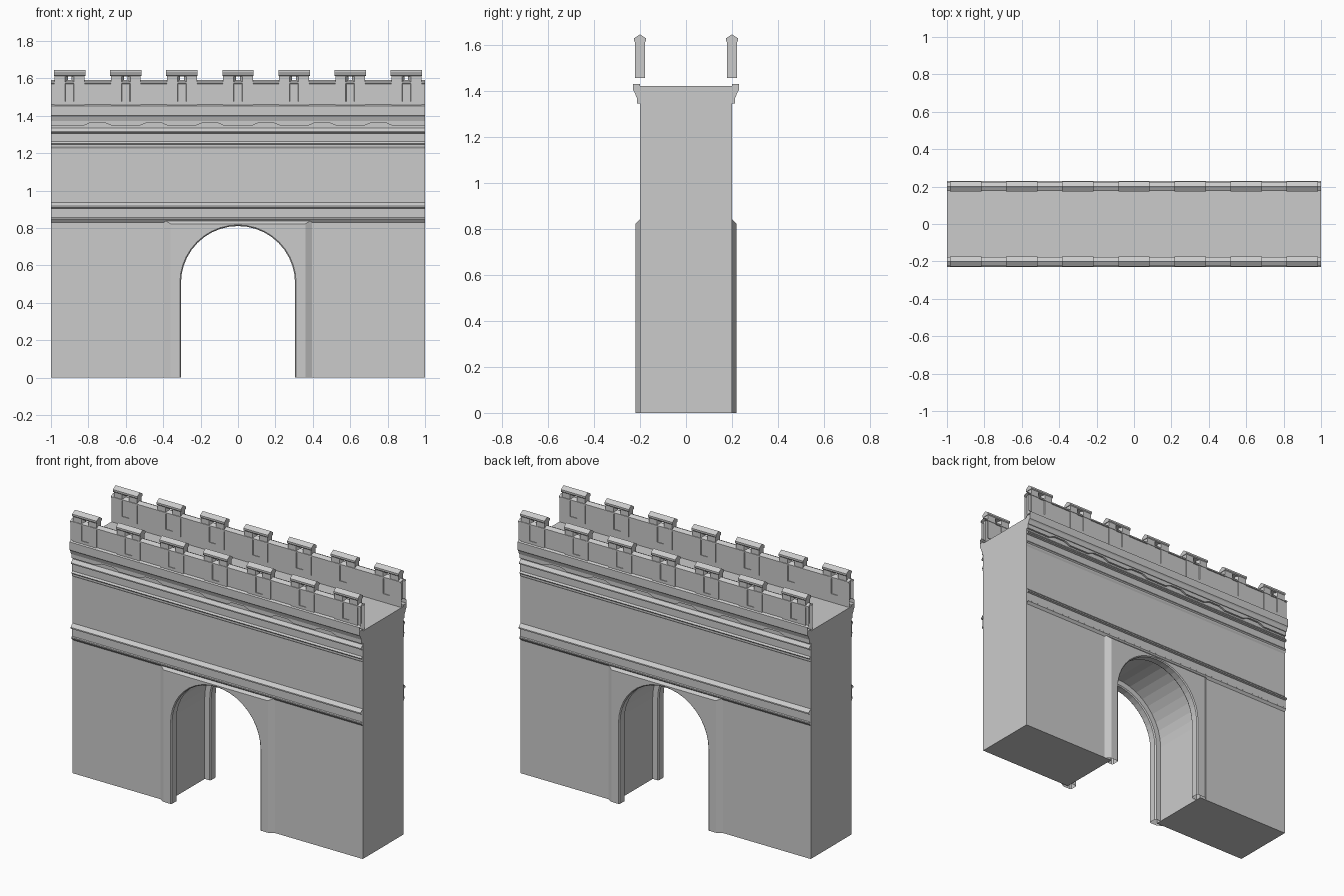
import bpy
import math

cube = bpy.data.objects.get("Cube")
if cube:
    bpy.data.objects.remove(cube)

stone = bpy.data.materials.new("grey_stone")
stone.use_nodes = True
colour = (0.6, 0.6, 0.6, 1)
stone.diffuse_color = colour
stone.node_tree.nodes["Principled BSDF"].inputs["Base Color"].default_value = colour


def make(name, verts, faces):
    mesh = bpy.data.meshes.new(name)
    mesh.from_pydata(verts, [], faces)
    mesh.materials.append(stone)
    obj = bpy.data.objects.new(name, mesh)
    bpy.context.collection.objects.link(obj)
    return obj


def both_sides(obj):
    """Repeat a front part on the back by a half turn."""
    back = obj.copy()
    back.name = "back_" + obj.name
    obj.name = "front_" + obj.name
    back.location = (-obj.location.x, -obj.location.y, obj.location.z)
    back.rotation_euler.z = math.pi
    bpy.context.collection.objects.link(back)


def prism(name, outline, y0, y1):
    """Extrude a counter-clockwise (x, z) outline from y0 (front) to y1."""
    n = len(outline)
    verts = [(x, y, z) for y in (y0, y1) for x, z in outline]
    faces = [tuple(range(n)), tuple(reversed(range(n, 2 * n)))]
    faces += [(i, i + n, (i + 1) % n + n, (i + 1) % n) for i in range(n)]
    return make(name, verts, faces)


def strip(name, profile, half=1.0, capped=False):
    """Run a (y, z) profile, listed upward on its front, along x."""
    n = len(profile)
    verts = [(x, y, z) for x in (-half, half) for y, z in profile]
    faces = [(i, i + n, i + n + 1, i + 1) for i in range(n - 1)]
    if capped:
        faces += [(n - 1, 2 * n - 1, n, 0)]
        faces += [tuple(reversed(range(n))), tuple(range(n, 2 * n))]
    return make(name, verts, faces)


def loft(name, rings, cyclic=False, closed=True):
    n, m = len(rings[0]), len(rings)
    faces = []
    for r in range(m if cyclic else m - 1):
        a, b = r * n, (r + 1) % m * n
        for i in range(n if closed else n - 1):
            j = (i + 1) % n
            faces.append((a + i, a + j, b + j, b + i))
    return make(name, [v for ring in rings for v in ring], faces)


def arch(radius, spring=0.505, steps=20):
    """Left foot, over the top, to the right foot."""
    curve = [(-radius * math.cos(math.pi * i / steps),
              spring + radius * math.sin(math.pi * i / steps)) for i in range(steps + 1)]
    return [(-radius, 0)] + curve + [(radius, 0)]


def at_y(points, y):
    return [(x, y, z) for x, z in points]


# Gate block with the arched passage
prism("gate_block", [(-1, 0)] + arch(0.345) + [(1, 0), (1, 1.42), (-1, 1.42)], -0.2, 0.2)

# Raised panel around the arch: face, sloping border and reveal
panel = [(-0.36, 0)] + arch(0.311) + [(0.36, 0), (0.36, 0.822), (-0.36, 0.822)]
both_sides(make("arch_panel", at_y(panel, -0.22), [tuple(range(len(panel)))]))
border = [[(-w, 0), (-w, h), (w, h), (w, 0)] for w, h in ((0.36, 0.822), (0.395, 0.842))]
both_sides(loft("arch_panel_border", [at_y(border[0], -0.22), at_y(border[1], -0.2)], closed=False))
reveal = [(0.345, -0.165), (0.311, -0.165), (0.305, -0.172), (0.305, -0.214), (0.311, -0.22)]
both_sides(loft("arch_reveal", [at_y(arch(r), y) for r, y in reveal], closed=False))

# Horizontal mouldings
both_sides(strip("middle_band", [
    (-0.2, 0.83), (-0.212, 0.845), (-0.212, 0.852), (-0.207, 0.856), (-0.207, 0.905),
    (-0.22, 0.908), (-0.22, 0.916), (-0.2, 0.935)]))
both_sides(strip("upper_band", [
    (-0.2, 1.225), (-0.206, 1.235), (-0.206, 1.245), (-0.212, 1.252), (-0.204, 1.262),
    (-0.204, 1.305), (-0.216, 1.309), (-0.216, 1.316), (-0.2, 1.335)]))

# Scalloped strip below the cornice
wave = [(-1, 1.345)]
for k in range(6):
    c = -0.75 + 0.3 * k
    wave += [(c - 0.08, 1.345), (c - 0.04, 1.362), (c + 0.04, 1.362), (c + 0.08, 1.345)]
wave += [(1, 1.345), (1, 1.4), (-1, 1.4)]
both_sides(prism("scalloped_strip", wave, -0.212, -0.199))

# Cornice
both_sides(strip("cornice", [
    (-0.199, 1.37), (-0.216, 1.372), (-0.224, 1.395), (-0.23, 1.402), (-0.23, 1.43),
    (-0.199, 1.43)], capped=True))

# Parapet wall with a ridged coping
both_sides(strip("parapet", [
    (-0.23, 1.43), (-0.23, 1.452), (-0.218, 1.46), (-0.218, 1.57), (-0.224, 1.572),
    (-0.224, 1.58), (-0.2, 1.592), (-0.176, 1.58), (-0.176, 1.572), (-0.182, 1.57),
    (-0.182, 1.42)]))


# Merlons with splayed arrow slits and ridged caps
def rect(half, low, high, y):
    return at_y([(-half, low), (half, low), (half, high), (-half, high)], y)


for k in range(7):
    x = -0.9 + 0.3 * k
    rings = [rect(0.08, 1.455, 1.615, -0.222), rect(0.024, 1.475, 1.61, -0.222),
             rect(0.01, 1.475, 1.61, -0.202), rect(0.024, 1.475, 1.61, -0.178),
             rect(0.08, 1.455, 1.615, -0.178)]
    merlon = loft(f"merlon_{k + 1}", rings, cyclic=True)
    cap = strip(f"merlon_cap_{k + 1}", [
        (-0.222, 1.612), (-0.226, 1.617), (-0.226, 1.628), (-0.2, 1.645), (-0.174, 1.628),
        (-0.174, 1.617), (-0.178, 1.612)], half=0.084, capped=True)
    for part in (merlon, cap):
        part.location.x = x
        both_sides(part)
